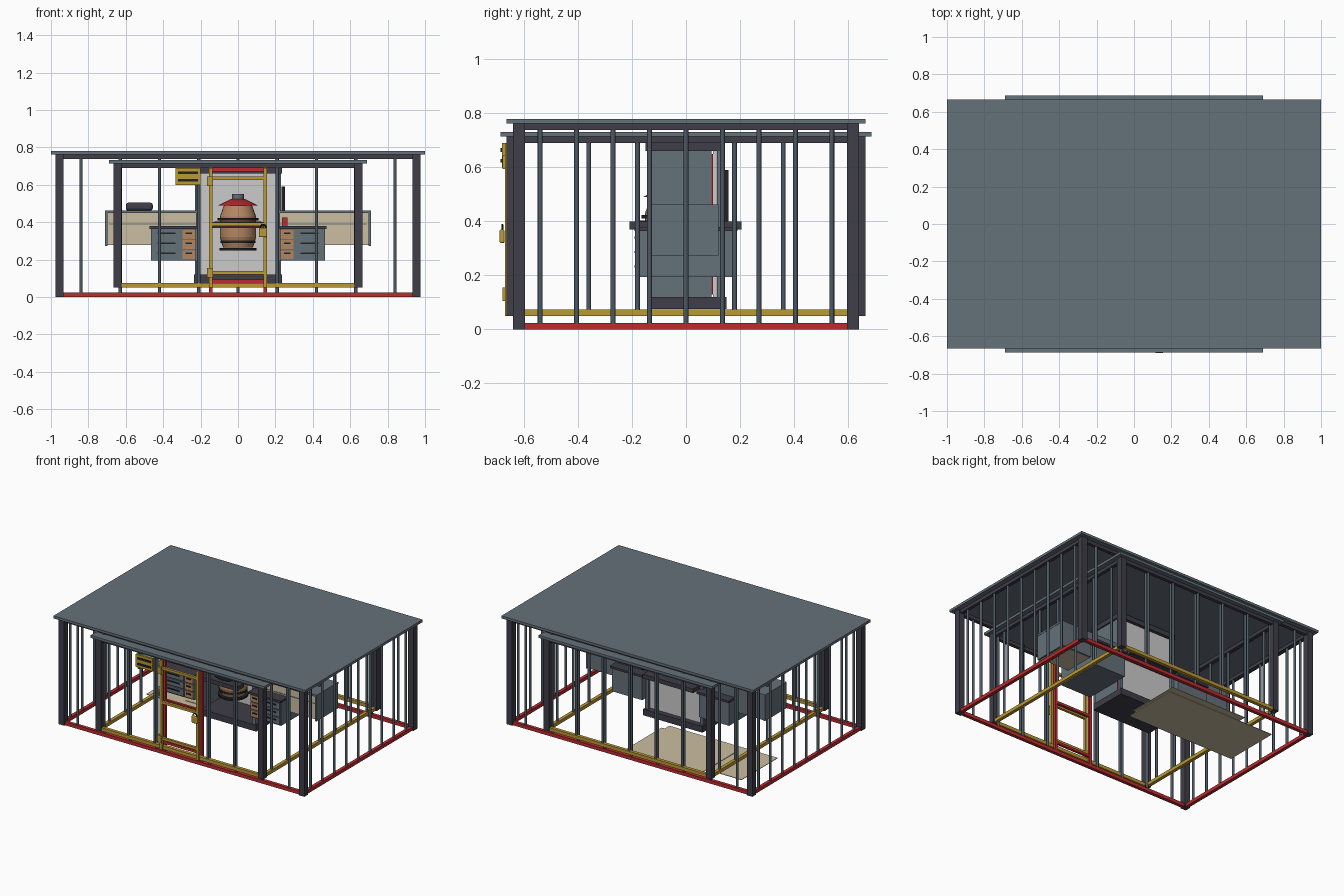
import bpy
from math import radians

old = bpy.data.objects.get("Cube")
if old:
    bpy.data.objects.remove(old)


def material(name, r, g, b):
    m = bpy.data.materials.new(name)
    m.use_nodes = True
    m.diffuse_color = (r, g, b, 1)
    m.node_tree.nodes["Principled BSDF"].inputs["Base Color"].default_value = (r, g, b, 1)
    return m


slate = material("slate_grey", .13, .165, .195)
steel = material("bar_steel", .075, .1, .125)
dark = material("dark_metal", .05, .048, .065)
red = material("red_paint", .5, .025, .03)
yellow = material("yellow_paint", .5, .32, .035)
beige = material("beige_board", .6, .52, .36)
pale = material("pale_grey", .6, .6, .6)
tan = material("tan_wood", .45, .24, .12)
black = material("black_iron", .015, .015, .02)


def box(name, x, y, z, mat, bevel=0):
    """Box from its (low, high) ranges."""
    bpy.ops.mesh.primitive_cube_add(size=1, location=[sum(r) / 2 for r in (x, y, z)])
    o = bpy.context.object
    o.name = name
    o.scale = [r[1] - r[0] for r in (x, y, z)]
    bpy.ops.object.transform_apply(location=False, rotation=False, scale=True)
    o.data.materials.append(mat)
    if bevel:
        b = o.modifiers.new("Bevel", "BEVEL")
        b.width, b.segments = bevel, 3
    return o


def tube(name, x, y, z, r, mat, r_top=None, sides=10):
    """Upright round part between two heights."""
    bpy.ops.mesh.primitive_cone_add(vertices=sides, radius1=r, radius2=r if r_top is None else r_top,
                                    depth=z[1] - z[0], location=(x, y, sum(z) / 2))
    o = bpy.context.object
    o.name = name
    o.data.materials.append(mat)
    bpy.ops.object.shade_smooth_by_angle(angle=radians(40))
    return o


def cage(name, hx, hy, z, post, base_mat, bars_x, bars_y, roof):
    """Barred enclosure: corner posts, rails, bars and a flat roof."""
    lo, hi = z
    for sx in (-1, 1):
        for sy in (-1, 1):
            box(name + "_post", sorted((sx * hx, sx * (hx - post))),
                sorted((sy * hy, sy * (hy - post))), z, dark)
    ix, iy, w = hx - post / 2, hy - post / 2, .012
    for level, mat in ((lo, base_mat), (hi - .024, dark)):
        for s in (-1, 1):
            box(name + "_rail", (-hx + post, hx - post), (s * iy - w, s * iy + w), (level, level + .024), mat)
            box(name + "_rail", (s * ix - w, s * ix + w), (-hy + post, hy - post), (level, level + .024), mat)
    for x in bars_x:
        for s in (-1, 1):
            if s == 1 or abs(x) > .1:
                tube(name + "_bar", x, s * iy, (lo + .02, hi), .009, steel)
    for y in bars_y:
        for s in (-1, 1):
            tube(name + "_bar", s * ix, y, (lo + .02, hi), .009, steel)
    box(name + "_roof", (-roof[0], roof[0]), (-roof[1], roof[1]), (hi, hi + .018), slate)


cage("outer_cage", .975, .64, (0, .762), .043, red,
     [i * .21 for i in range(-4, 5)], [i * .135 for i in range(-4, 5)], (1, .665))
cage("inner_cage", .665, .665, (.05, .714), .042, yellow,
     [i * .21 for i in range(-2, 3)], [i * .18 for i in range(-3, 4)], (.69, .687))


def gate(name, y, z, rails, mat):
    """Gate frame with cross rails."""
    for x in (-.145, .145):
        box(name + "_stile", (x - .009, x + .009), (y - .01, y + .01), z, mat)
    for h in rails:
        box(name + "_rail", (-.145, .145), (y - .009, y + .009), (h - .009, h + .009), mat)


gate("inner_gate", -.66, (.05, .69), (.13, .39, .635), yellow)
gate("outer_gate", -.618, (.024, .69), (.085, .385, .68), red)
for h in (.13, .62):
    box("gate_hinge", (-.165, -.135), (-.68, -.655), (h - .025, h + .025), yellow)

# Padlock
box("padlock_body", (.112, .156), (-.69, -.672), (.32, .37), yellow, .006)
bpy.ops.mesh.primitive_torus_add(location=(.134, -.68, .372), rotation=(radians(90), 0, 0),
                                 major_radius=.015, minor_radius=.004, major_segments=20, minor_segments=8)
shackle = bpy.context.object
shackle.name = "padlock_shackle"
shackle.data.materials.append(black)

# Slotted plaque
box("plaque", (-.335, -.2), (-.682, -.667), (.6, .69), yellow)
for h in (.625, .665):
    box("plaque_slot", (-.32, -.215), (-.687, -.68), (h - .007, h + .007), black)

# Central booth
box("booth_base", (-.235, .235), (-.13, .15), (.075, .12), dark)
box("booth_top", (-.235, .235), (-.15, .135), (.66, .695), dark)
box("booth_back", (-.21, .21), (.1, .112), (.12, .66), pale)
for s in (-1, 1):
    box("booth_side", sorted((s * .2, s * .225)), (-.125, .095), (.12, .66), slate)
    box("booth_red_trim", sorted((s * .205, s * .225)), (.087, .1), (.13, .65), red)
    box("booth_rear_post", sorted((s * .205, s * .23)), (.115, .135), (.12, .66), slate)
box("front_ledge", (-.14, .14), (-.21, -.13), (.37, .4), dark)
box("rear_ledge", (-.2, .2), (.112, .205), (.37, .4), dark)

# Barrel lantern inside the booth
ly = -.055
for z0, z1, r0, r1 in ((.265, .32, .08, .097), (.32, .43, .097, .097), (.43, .49, .097, .075)):
    tube("barrel_body", 0, ly, (z0, z1), r0, tan, r1, 24)
for h, r in ((.25, .1), (.29, .094), (.39, .125), (.41, .11)):
    tube("barrel_hoop", 0, ly, (h, h + .013), r, black, sides=24)
tube("lantern_roof", 0, ly, (.49, .525), .105, red, .035, 24)
tube("lantern_cap", 0, ly, (.525, .55), .032, slate, sides=16)

# Drawer cabinets and long side wings
for s in (-1, 1):
    box("cabinet_body", sorted((s * .225, s * .465)), (-.175, .175), (.195, .365), slate)
    box("cabinet_top", sorted((s * .215, s * .472)), (-.19, .19), (.365, .38), dark)
    for i in range(3):
        h = .203 + i * .054
        box("wide_drawer", sorted((s * .305, s * .458)), (-.183, -.17), (h, h + .047), slate)
        box("narrow_drawer", sorted((s * .228, s * .298)), (-.183, -.17), (h, h + .047), tan)
        box("drawer_handle", sorted((s * .335, s * .43)), (-.19, -.18), (h + .026, h + .034), black)
        box("drawer_handle", sorted((s * .245, s * .28)), (-.19, -.18), (h + .026, h + .034), black)
    box("wing_body", sorted((s * .225, s * .698)), (-.11, .105), (.278, .448), beige)
    box("wing_end", sorted((s * .698, s * .71)), (-.125, .12), (.273, .45), slate)
    box("wing_top", sorted((s * .225, s * .712)), (-.125, .12), (.448, .462), slate)
    box("wing_back", sorted((s * .225, s * .698)), (.105, .12), (.278, .448), slate)
    box("wing_groove", sorted((s * .225, s * .69)), (-.113, -.109), (.388, .393), slate)

# Loose items
box("dark_bag", (-.6, -.455), (-.07, .05), (.462, .505), dark, .015)
box("wall_lever", (.232, .25), (.14, .157), (.4, .59), black)
box("red_box", (.235, .265), (-.12, -.08), (.38, .425), red)

# Boards lying on the ground
box("floor_board_wide", (-.77, .09), (.06, .47), (0, .004), beige)
box("floor_board_narrow", (-.5, .11), (.12, .52), (.004, .008), beige)
